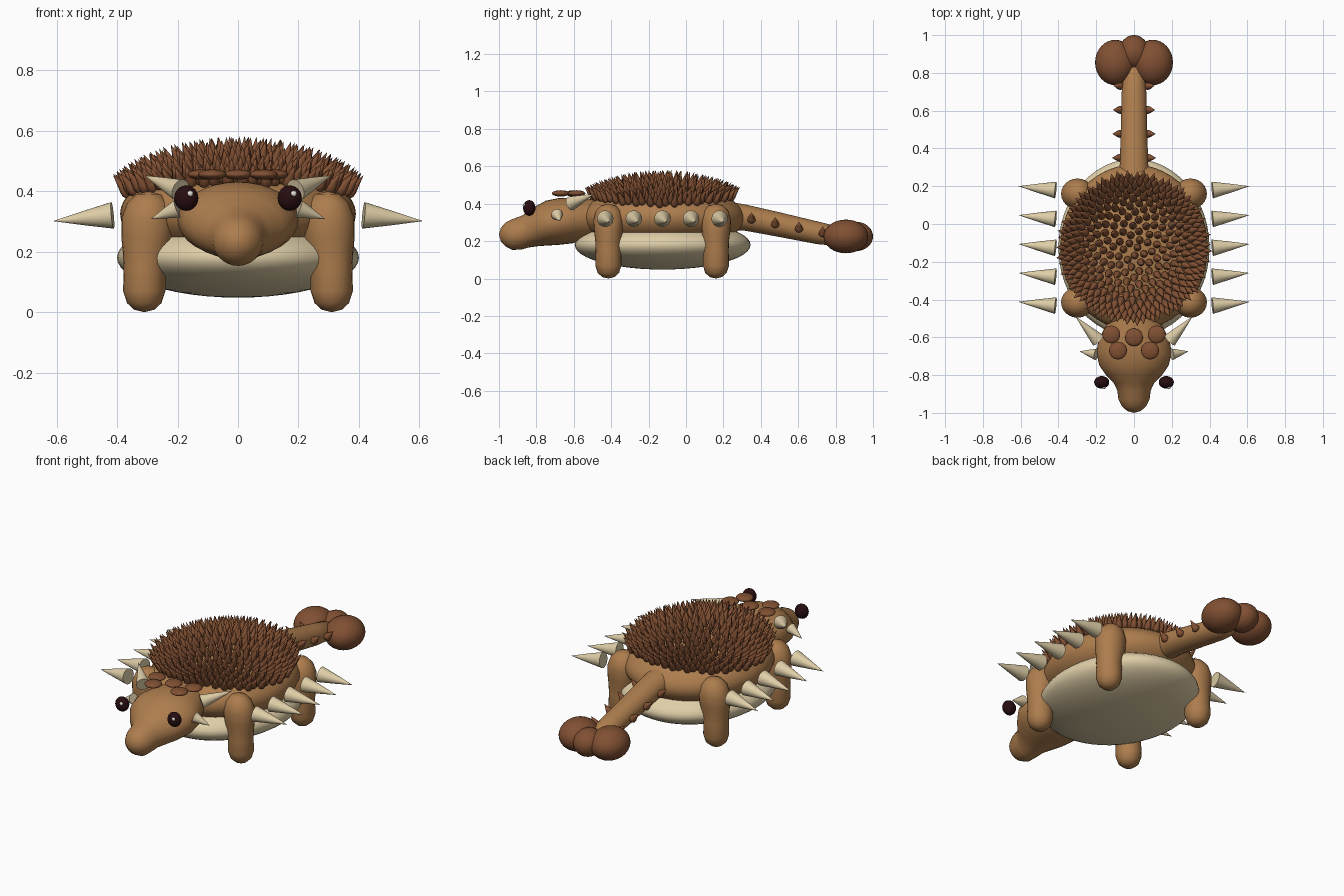
import bpy, bmesh, math
from mathutils import Vector, Matrix

if "Cube" in bpy.data.objects:
    bpy.data.objects.remove(bpy.data.objects["Cube"])


def material(name, rgb):
    m = bpy.data.materials.new(name)
    m.diffuse_color = (*rgb, 1)
    m.use_nodes = True
    m.node_tree.nodes["Principled BSDF"].inputs["Base Color"].default_value = m.diffuse_color
    return m


TAN = material("tan hide", (0.42, 0.205, 0.075))
BROWN = material("brown armour", (0.22, 0.08, 0.033))
CREAM = material("cream horn", (0.74, 0.62, 0.39))
DARK = material("dark eye", (0.02, 0.004, 0.005))
WHITE = material("eye glint", (0.85, 0.8, 0.75))

TEARDROP = [(-0.12, 0), (-0.06, 0.7), (0.08, 1), (0.28, 0.88), (0.62, 0.45), (1, 0)]
CONE = [(0, 0), (0, 1), (0.5, 0.52), (0.95, 0.05), (1, 0)]


def finish(bm, name, mat, angle=50):
    bmesh.ops.recalc_face_normals(bm, faces=bm.faces)
    me = bpy.data.meshes.new(name)
    bm.to_mesh(me)
    bm.free()
    me.materials.append(mat)
    ob = bpy.data.objects.new(name, me)
    bpy.context.collection.objects.link(ob)
    bpy.ops.object.select_all(action='DESELECT')
    bpy.context.view_layer.objects.active = ob
    ob.select_set(True)
    bpy.ops.object.shade_smooth_by_angle(angle=math.radians(angle))
    return ob


def skin(bm, rings):
    """Bridge a list of vertex rings; rings of one vertex become poles."""
    for a, b in zip(rings, rings[1:]):
        n = max(len(a), len(b))
        for i in range(n):
            j = (i + 1) % n
            if len(a) == 1:
                bm.faces.new((a[0], b[i], b[j]))
            elif len(b) == 1:
                bm.faces.new((a[i], b[0], a[j]))
            else:
                bm.faces.new((a[i], b[i], b[j], a[j]))


def add_spike(bm, base, tip, radius, profile, n):
    base, axis = Vector(base), Vector(tip) - Vector(base)
    rot = axis.to_track_quat('Z', 'Y')
    rings = []
    for t, r in profile:
        c = base + axis * t
        if r == 0:
            rings.append([bm.verts.new(c)])
        else:
            rings.append([bm.verts.new(c + rot @ Vector((
                radius * r * math.cos(2 * math.pi * i / n),
                radius * r * math.sin(2 * math.pi * i / n), 0))) for i in range(n)])
    skin(bm, rings)


def loft(name, mat, sections, place, n=32):
    """Elliptical sections (position, centre, ru, rv), put in space by place."""
    bm = bmesh.new()
    rings = []
    for p, c, ru, rv in sections:
        if ru == 0:
            rings.append([bm.verts.new(place(p, c, 0, 0))])
        else:
            rings.append([bm.verts.new(place(p, c, ru * math.cos(2 * math.pi * i / n),
                                             rv * math.sin(2 * math.pi * i / n)))
                          for i in range(n)])
    skin(bm, rings)
    return finish(bm, name, mat)


def ellipsoid(name, mat, centre, radii, seg=32):
    bm = bmesh.new()
    bmesh.ops.create_uvsphere(bm, u_segments=seg, v_segments=seg // 2, radius=1,
                              matrix=Matrix.Translation(centre) @ Matrix.Diagonal((*radii, 1)))
    return finish(bm, name, mat)


def along_y(p, c, u, v):
    return (u, p, c + v)


# Torso and belly
BC, BR = Vector((0, -0.125, 0.325)), Vector((0.39, 0.44, 0.175))
ellipsoid("torso", TAN, BC, BR, 48)
ellipsoid("belly", CREAM, (0, -0.125, 0.18), (0.40, 0.47, 0.132), 48)

# Head with snout and neck
loft("head", TAN, [
    (-1.0, 0.235, 0, 0), (-0.99, 0.235, 0.036, 0.036), (-0.965, 0.235, 0.064, 0.064),
    (-0.93, 0.235, 0.082, 0.082), (-0.88, 0.245, 0.089, 0.09), (-0.845, 0.26, 0.105, 0.095),
    (-0.80, 0.28, 0.148, 0.108), (-0.75, 0.296, 0.183, 0.12), (-0.68, 0.305, 0.2, 0.125),
    (-0.61, 0.31, 0.187, 0.122), (-0.54, 0.315, 0.15, 0.112), (-0.45, 0.32, 0.125, 0.10),
    (-0.35, 0.32, 0.11, 0.09), (-0.3, 0.32, 0, 0)], along_y)

# Tail
loft("tail", TAN, [
    (0.1, 0.34, 0, 0), (0.12, 0.34, 0.12, 0.08), (0.22, 0.338, 0.085, 0.075),
    (0.32, 0.325, 0.075, 0.07), (0.5, 0.288, 0.07, 0.066), (0.7, 0.245, 0.065, 0.061),
    (0.82, 0.225, 0.055, 0.052), (0.87, 0.22, 0, 0)], along_y)

# Tail club
for side, label in ((-1, "left"), (1, "right")):
    ellipsoid("tail_club_" + label, BROWN, (side * 0.1, 0.855, 0.225), (0.106, 0.12, 0.09))
ellipsoid("tail_club_tip", BROWN, (0, 0.91, 0.225), (0.08, 0.09, 0.078))

# Legs
LEG = [(0, 0.31, 0, 0), (0.008, 0.31, 0.033, 0.033), (0.03, 0.31, 0.057, 0.057),
       (0.07, 0.31, 0.07, 0.07), (0.15, 0.309, 0.069, 0.068), (0.2, 0.305, 0.076, 0.07),
       (0.25, 0.301, 0.085, 0.076), (0.31, 0.299, 0.087, 0.081), (0.36, 0.297, 0.07, 0.068),
       (0.39, 0.296, 0.04, 0.04), (0.4, 0.296, 0, 0)]
for y, end in ((-0.415, "front"), (0.16, "back")):
    for s, label in ((-1, "left"), (1, "right")):
        loft(f"{end}_leg_{label}", TAN, LEG,
             lambda p, c, u, v: (s * (c + u), y + v, p), 24)

# Back armour: spiral of teardrop spikes over the dome
bm = bmesh.new()
COUNT = 330
for k in range(COUNT):
    t = (k + 0.5) / COUNT
    r = math.sqrt(1 - (1 - 0.82 * t) ** 2) / 0.984
    a = k * math.pi * (3 - math.sqrt(5))
    x, y = 0.365 * r * math.cos(a), 0.365 * r * math.sin(a)
    z = BR.z * math.sqrt(max(0, 1 - (x / BR.x) ** 2 - (y / BR.y) ** 2))
    base = BC + Vector((x, y, z))
    aim = Vector((x * 1.9, y * 1.9, 0.85)).normalized()
    add_spike(bm, base, base + aim * 0.083, 0.02, TEARDROP, 10)
finish(bm, "back_spikes", BROWN)

# Tail studs
bm = bmesh.new()
for i in range(4):
    y = 0.35 + 0.127 * i
    z = 0.308 - 0.0245 * i
    for s in (-1, 1):
        add_spike(bm, (s * 0.068, y, z), (s * (0.118 - 0.003 * i), y, z + 0.046),
                  0.022, TEARDROP, 12)
finish(bm, "tail_studs", BROWN)

# Side spikes and head horns
bm = bmesh.new()
for s in (-1, 1):
    for i in range(5):
        y = -0.432 + 0.153 * i
        add_spike(bm, (s * 0.415, y, 0.32), (s * 0.612, y + 0.02, 0.301), 0.044, CONE, 24)
finish(bm, "side_spikes", CREAM)
bm = bmesh.new()
for s in (-1, 1):
    add_spike(bm, (s * 0.19, -0.615, 0.402), (s * 0.31, -0.49, 0.452), 0.038, CONE, 24)
    add_spike(bm, (s * 0.2, -0.69, 0.342), (s * 0.288, -0.674, 0.308), 0.031, CONE, 24)
finish(bm, "head_horns", CREAM)

# Crown plates
for i, (x, y) in enumerate(((-0.12, -0.585), (0, -0.6), (0.12, -0.585),
                            (-0.085, -0.67), (0.085, -0.67))):
    ellipsoid(f"crown_plate_{i + 1}", BROWN, (x, y, 0.455), (0.047, 0.047, 0.017), 24)

# Eyes with glints
for s, label in ((-1, "left"), (1, "right")):
    ellipsoid("eye_" + label, DARK, (s * 0.171, -0.838, 0.377), (0.04, 0.033, 0.042), 24)
    ellipsoid("eye_glint_" + label, WHITE, (s * 0.171 + 0.013, -0.865, 0.392),
              (0.01, 0.008, 0.01), 12)
